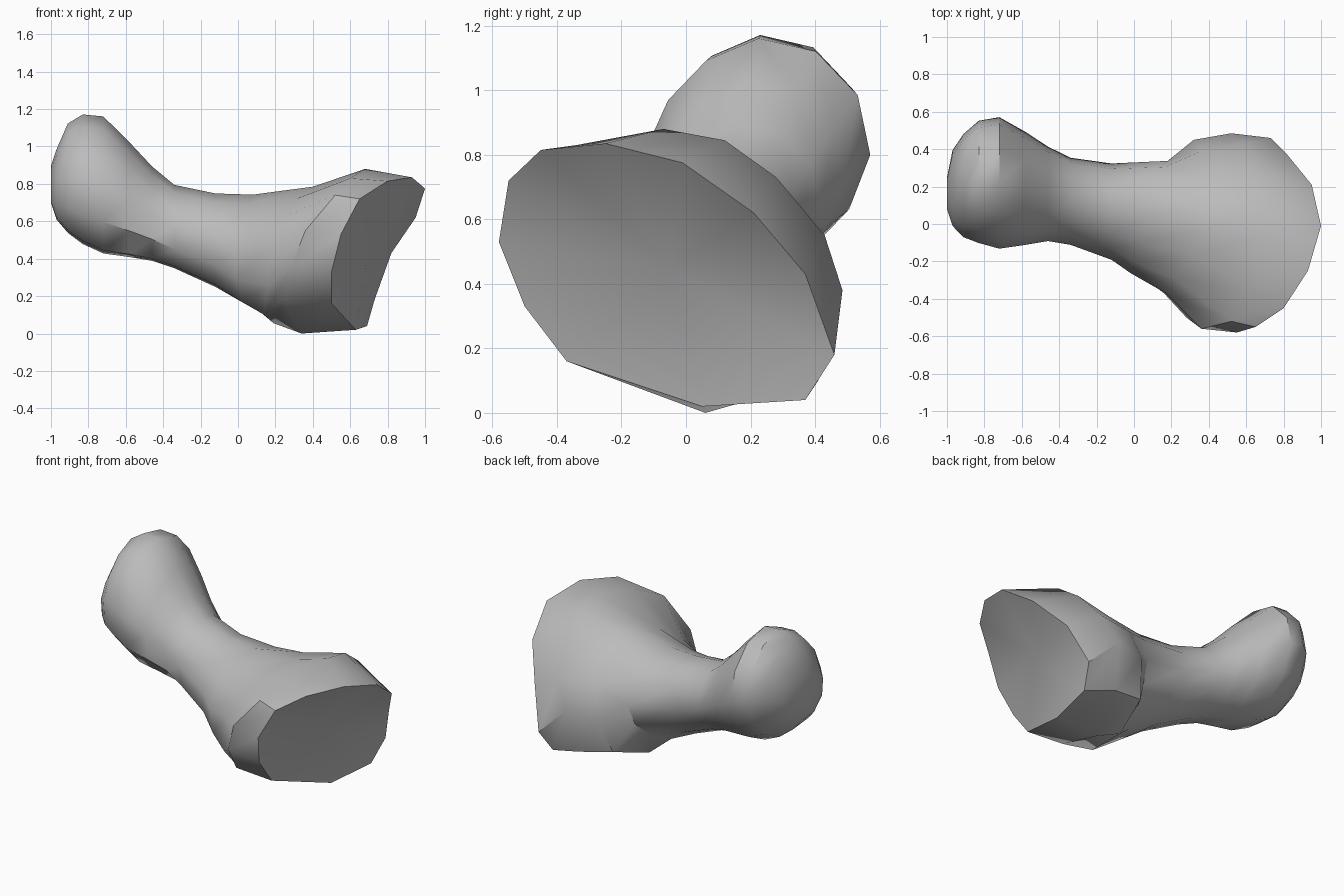
import bpy
import bmesh
from math import cos, sin, pi, radians
from mathutils import Vector

SIDES = 12

default_cube = bpy.data.objects.get("Cube")
if default_cube:
    bpy.data.objects.remove(default_cube, do_unlink=True)


def make_material(name, colour):
    material = bpy.data.materials.new(name)
    material.use_nodes = True
    material.diffuse_color = colour
    material.node_tree.nodes["Principled BSDF"].inputs["Base Color"].default_value = colour
    return material


def oval_ring(x, y_min, y_max, z_min, z_max, slant=0):
    """Oval section, starting at the front and rising over the top.
    It is flattened at the upper front and lower back and fuller at the
    lower front; slant moves the back along x."""
    cy, ry = (y_min + y_max) / 2, (y_max - y_min) / 2
    cz, rz = (z_min + z_max) / 2, (z_max - z_min) / 2
    points = []
    for i in range(SIDES):
        a = 2 * pi * i / SIDES
        flat = .10 * cos(a - pi / 4) ** 4
        full = .12 * max(0, cos(a + pi / 4)) ** 4
        r = 1 - flat + full
        points.append(Vector((x - slant * cos(a), cy - ry * r * cos(a), cz + rz * r * sin(a))))
    return points


def add_ring(bm, points):
    return [bm.verts.new(p) for p in points]


def bridge(bm, ring_a, ring_b):
    for i in range(SIDES):
        j = (i + 1) % SIDES
        bm.faces.new((ring_a[i], ring_a[j], ring_b[j], ring_b[i]))


def close_fan(bm, ring, centre):
    tip = bm.verts.new(centre)
    for i in range(SIDES):
        bm.faces.new((ring[i], ring[(i + 1) % SIDES], tip))


# Rounded knob and narrow shaft: x, y range, z range, optional slant
shaft_sections = [
    (-1.0, .08, .25, .70, .90),
    (-.97, -.01, .40, .61, .99),
    (-.91, -.07, .49, .54, 1.13),
    (-.83, -.10, .56, .48, 1.18),
    (-.72, -.13, .58, .43, 1.17),
    (-.58, -.11, .50, .41, 1.03),
    (-.46, -.09, .42, .39, .90),
    (-.34, -.11, .36, .35, .80),
    (-.12, -.19, .33, .25, .755),
    (.08, -.26, .345, .15, .75, .1),
]

# Flaring neck behind the head, slanted
neck = [
    (.17, -.37, .48), (.23, -.30, .62), (.31, -.17, .72), (.40, -.03, .785),
    (.40, .10, .78), (.39, .25, .70), (.36, .39, .55), (.32, .45, .36),
    (.26, .37, .14), (.19, .10, .055), (.14, -.21, .10), (.16, -.37, .26),
]

# Widest crease of the head
lip = [
    (.36, -.56, .55), (.52, -.52, .74), (.60, -.34, .83), (.68, -.07, .88),
    (.68, .12, .845), (.66, .28, .73), (.60, .43, .55), (.52, .485, .38),
    (.48, .41, .10), (.34, .06, 0), (.24, -.36, .17), (.28, -.50, .35),
]

# Rim of the hollow end face
rim = [
    (.55, -.58, .53), (.65, -.55, .72), (.80, -.45, .815), (.93, -.25, .835),
    (1, -.01, .775), (.95, .21, .62), (.82, .37, .43), (.73, .46, .18),
    (.69, .37, .04), (.63, .05, .02), (.50, -.37, .16), (.50, -.50, .33),
]

bm = bmesh.new()
rings = [oval_ring(*section) for section in shaft_sections]
rings += [[Vector(p) for p in ring] for ring in (neck, lip, rim)]

loops = [add_ring(bm, ring) for ring in rings]
for ring_a, ring_b in zip(loops, loops[1:]):
    bridge(bm, ring_a, ring_b)

# Close the knob tip and the hollow face
close_fan(bm, loops[0], Vector((-1.0, .16, .80)))
close_fan(bm, loops[-1], Vector((.70, -.05, .45)))
bmesh.ops.recalc_face_normals(bm, faces=bm.faces)

mesh = bpy.data.meshes.new("bone_body")
bm.to_mesh(mesh)
bm.free()
bone = bpy.data.objects.new("bone_body", mesh)
bpy.context.collection.objects.link(bone)
mesh.materials.append(make_material("plain_grey", (.5, .5, .5, 1)))

# Smooth shading that keeps the rim crisp
bpy.ops.object.select_all(action="DESELECT")
bone.select_set(True)
bpy.context.view_layer.objects.active = bone
bpy.ops.object.shade_smooth_by_angle(angle=radians(38))
